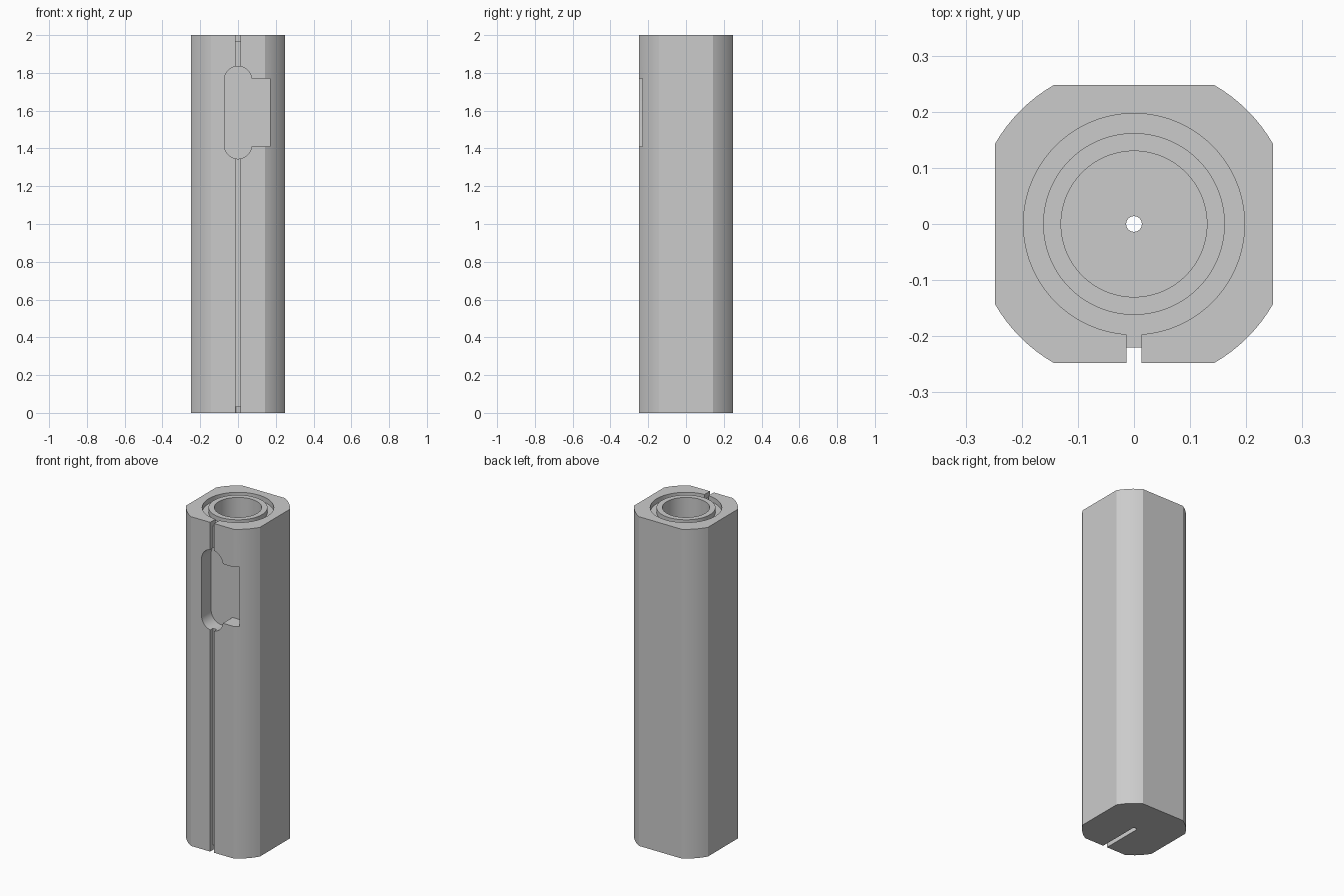
import bpy, bmesh, math
from mathutils import Vector

old = bpy.data.objects.get("Cube")
if old:
    bpy.data.objects.remove(old, do_unlink=True)

HALF, CORNER_R, TALL = 0.2475, 0.286, 2.0
RECESS = 0.03          # depth of the top groove and the wire slots
SLOT = 0.0135          # half width of the wire slots

grey = bpy.data.materials.new("plain grey")
grey.use_nodes = True
colour = (0.6, 0.6, 0.6, 1)
grey.diffuse_color = colour
grey.node_tree.nodes["Principled BSDF"].inputs["Base Color"].default_value = colour


def finish(name, bm):
    bmesh.ops.recalc_face_normals(bm, faces=bm.faces[:])
    mesh = bpy.data.meshes.new(name)
    bm.to_mesh(mesh)
    bm.free()
    mesh.materials.append(grey)
    obj = bpy.data.objects.new(name, mesh)
    bpy.context.collection.objects.link(obj)
    return obj


def prism(name, outline, sweep):
    """Extrude a closed 3D outline along a vector."""
    bm = bmesh.new()
    face = bm.faces.new([bm.verts.new(p) for p in outline])
    moved = bmesh.ops.extrude_face_region(bm, geom=[face], use_keep_orig=True)["geom"]
    verts = [v for v in moved if isinstance(v, bmesh.types.BMVert)]
    bmesh.ops.translate(bm, verts=verts, vec=Vector(sweep))
    return finish(name, bm)


def arc(radius, start, end, steps):
    angles = [math.radians(start + (end - start) * i / steps) for i in range(steps + 1)]
    return [(radius * math.cos(a), radius * math.sin(a)) for a in angles]


def cylinder(name, radius, low, high, sides):
    ring = arc(radius, 0, 360, sides)[:-1]
    return prism(name, [(x, y, low) for x, y in ring], (0, 0, high - low))


def box(name, low, high):
    (x0, y0, z0), (x1, y1, z1) = low, high
    return prism(name, [(x0, y0, z0), (x1, y0, z0), (x1, y1, z0), (x0, y1, z0)],
                 (0, 0, z1 - z0))


def ring_cutter(name, inner, outer, low, high, sides):
    """Square-section ring made by spinning a rectangle."""
    bm = bmesh.new()
    profile = [(inner, low), (outer, low), (outer, high), (inner, high)]
    rows = [[bm.verts.new((r * c, r * s, z)) for r, z in profile]
            for c, s in arc(1, 0, 360, sides)[:-1]]
    for i, row in enumerate(rows):
        nxt = rows[(i + 1) % sides]
        for j in range(4):
            k = (j + 1) % 4
            bm.faces.new((row[j], nxt[j], nxt[k], row[k]))
    return finish(name, bm)


# Square case with round-turned corners
edge = math.degrees(math.acos(HALF / CORNER_R))
outline = []
for quarter in range(4):
    outline += arc(CORNER_R, quarter * 90 + edge, quarter * 90 + 90 - edge, 8)
case = prism("case", [(x, y, 0) for x, y in outline], (0, 0, TALL))

# Rounded switch window: half circles at both ends of an upright slot
WIN_R, WIN_LOW, WIN_HIGH, WIN_BACK = 0.072, 1.345, 1.835, -0.155
window = [(x, -0.4, z + WIN_HIGH - WIN_R) for x, z in arc(WIN_R, 0, 180, 20)]
window += [(x, -0.4, z + WIN_LOW + WIN_R) for x, z in arc(WIN_R, 180, 360, 20)]

cutters = [
    cylinder("bore_cutter", 0.13, 0.06, 2.1, 96),
    cylinder("wire_hole_cutter", 0.014, -0.1, 0.2, 32),
    ring_cutter("top_groove_cutter", 0.162, 0.197, TALL - RECESS, 2.1, 96),
    box("front_channel_cutter", (-SLOT, -0.4, -0.1), (SLOT, -0.22, 2.1)),
    box("top_slot_cutter", (-SLOT, -0.4, TALL - RECESS), (SLOT, -0.18, 2.1)),
    box("bottom_slot_cutter", (-SLOT, -0.4, -0.1), (SLOT, 0, RECESS)),
    prism("window_cutter", window, (0, 0.4 + WIN_BACK, 0)),
    box("side_window_cutter", (0, -0.4, 1.41), (0.17, WIN_BACK, 1.77)),
]

# Cut every opening, then discard the cutters
bpy.context.view_layer.objects.active = case
for cutter in cutters:
    cutter.hide_render = True
    mod = case.modifiers.new(cutter.name, "BOOLEAN")
    mod.operation, mod.solver, mod.object = "DIFFERENCE", "EXACT", cutter
    bpy.ops.object.modifier_apply(modifier=mod.name)
    bpy.data.objects.remove(cutter, do_unlink=True)

for obj in bpy.context.selected_objects:
    obj.select_set(False)
case.select_set(True)
bpy.ops.object.shade_smooth_by_angle(angle=math.radians(20))
